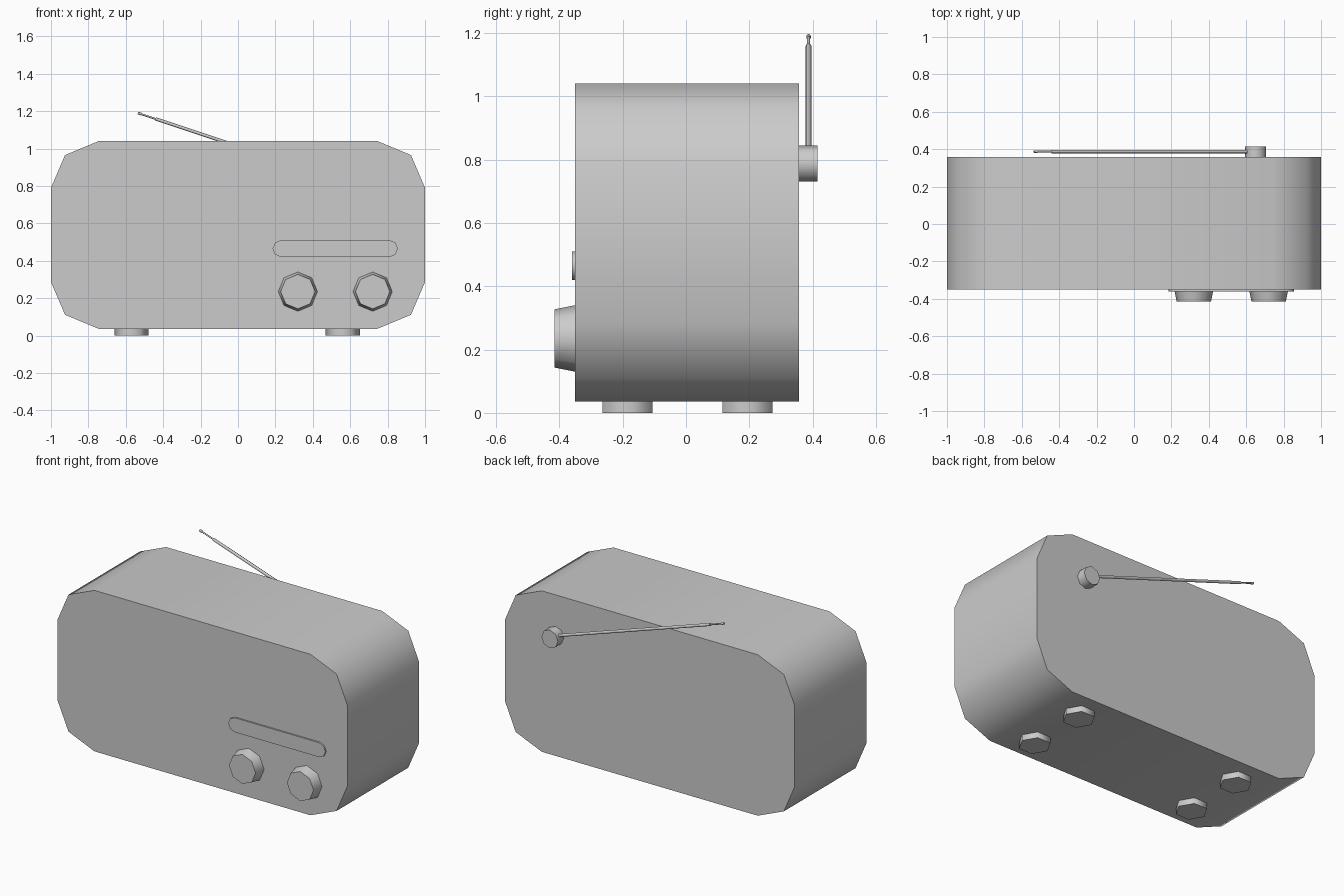
import bpy, bmesh, math
from mathutils import Matrix, Vector

cube = bpy.data.objects.get("Cube")
if cube:
    bpy.data.objects.remove(cube, do_unlink=True)

GREY = (0.6, 0.6, 0.6, 1.0)
grey = bpy.data.materials.new("plain grey")
grey.use_nodes = True
grey.diffuse_color = GREY
grey.node_tree.nodes["Principled BSDF"].inputs["Base Color"].default_value = GREY


def finish(name, bm):
    """Shade the side quads smooth, keep the end caps flat and link the part."""
    bmesh.ops.recalc_face_normals(bm, faces=bm.faces)
    mesh = bpy.data.meshes.new(name)
    bm.to_mesh(mesh)
    bm.free()
    mesh.materials.append(grey)
    obj = bpy.data.objects.new(name, mesh)
    bpy.context.collection.objects.link(obj)
    return obj


def slab(name, outline, y_front, y_back):
    """Extrude an (x, z) outline along y."""
    bm = bmesh.new()
    front = bm.faces.new([bm.verts.new((x, y_front, z)) for x, z in outline])
    moved = bmesh.ops.extrude_face_region(bm, geom=[front], use_keep_orig=True)["geom"]
    verts = [v for v in moved if isinstance(v, bmesh.types.BMVert)]
    bmesh.ops.translate(bm, vec=(0, y_back - y_front, 0), verts=verts)
    for f in bm.faces:
        f.smooth = len(f.verts) == 4
    return finish(name, bm)


def rod(name, start, end, r_start, r_end, sides, turn=0.0):
    """Capped cylinder or cone frustum between two points."""
    start, end = Vector(start), Vector(end)
    axis = end - start
    place = Matrix.Translation((start + end) / 2) @ axis.to_track_quat("Z", "Y").to_matrix().to_4x4()
    bm = bmesh.new()
    bmesh.ops.create_cone(bm, cap_ends=True, segments=sides, radius1=r_start, radius2=r_end,
                          depth=axis.length, matrix=place @ Matrix.Rotation(turn, 4, "Z"))
    for f in bm.faces:
        f.smooth = len(f.verts) == 4
    return finish(name, bm)


# Body: rounded block with two-step corners
FRONT, BACK = -0.35, 0.357
MID, HALF = 0.538, 0.502
corner = [(1.0, HALF - 0.25), (0.925, HALF - 0.075), (0.745, HALF)]
upper = corner + [(-x, z) for x, z in reversed(corner)]
body = upper + [(-x, -z) for x, z in upper]
slab("radio_body", [(x, z + MID) for x, z in body], FRONT, BACK)

# Tuning dial: raised bar with rounded ends
bar = []
for cx, begin in ((0.81, -90), (0.23, 90)):
    for k in range(5):
        a = math.radians(begin + 45 * k)
        bar.append((cx + 0.045 * math.cos(a), 0.465 + 0.045 * math.sin(a)))
slab("tuning_dial", bar, -0.36, FRONT + 0.002)

# Tapered octagonal knobs
for side, x in (("right", 0.32), ("left", 0.72)):
    rod(side + "_knob", (x, FRONT, 0.235), (x, -0.415, 0.235), 0.105, 0.092, 8)

# Feet
for side, x in (("right", -0.57), ("left", 0.56)):
    for place, y in (("front", -0.185), ("back", 0.194)):
        rod(f"{place}_{side}_foot", (x, y, 0), (x, y, 0.037), 0.0915, 0.0915, 6, math.pi / 2)

# Antenna: pivot on the back, then three telescoping sections
PY = 0.387
rod("antenna_pivot", (0.65, BACK - 0.002, 0.787), (0.65, 0.415, 0.787), 0.057, 0.057, 8)
pivot, tip = Vector((0.65, PY, 0.795)), Vector((-0.535, PY, 1.19))
joint, cap = pivot.lerp(tip, 0.92), pivot.lerp(tip, 0.985)
rod("antenna_lower", pivot, joint, 0.009, 0.009, 8)
rod("antenna_upper", joint, cap, 0.005, 0.005, 8)
rod("antenna_tip", cap, tip, 0.007, 0.007, 8)
